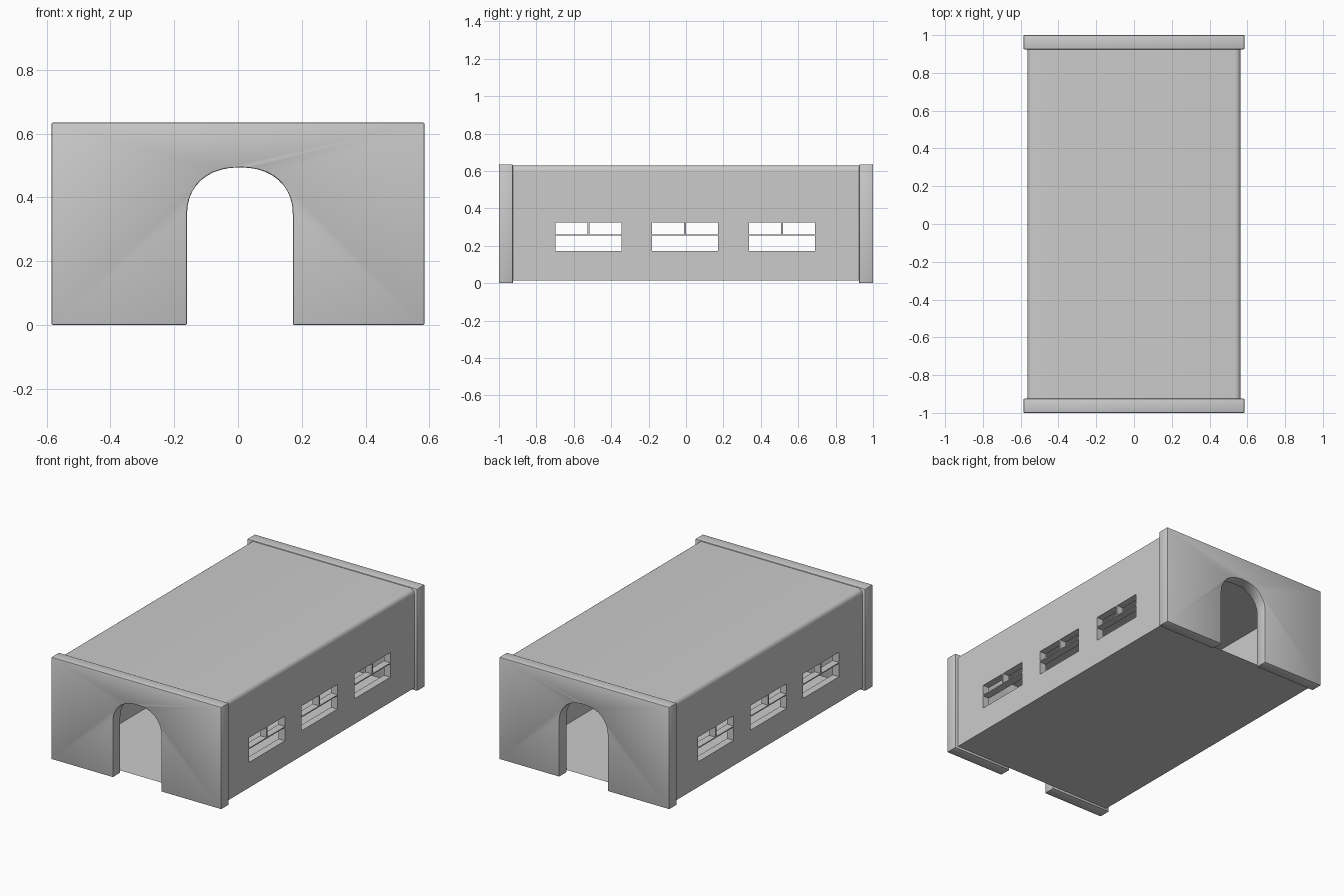
import bpy, bmesh
from math import pi, sin, cos

if "Cube" in bpy.data.objects:
    bpy.data.objects.remove(bpy.data.objects["Cube"])

END_ROT = (pi / 2, 0, 0)          # profile drawn in x-z, thickness along y
SIDE_ROT = (pi / 2, 0, pi / 2)    # profile drawn in y-z, thickness along x


def slab(name, loops, thickness, location, rotation, bevel=0.0):
    """Filled 2D outline (first loop) with holes (other loops), given thickness."""
    curve = bpy.data.curves.new(name, 'CURVE')
    curve.dimensions = '2D'
    curve.fill_mode = 'BOTH'
    curve.extrude = thickness / 2
    for loop in loops:
        sp = curve.splines.new('POLY')
        sp.points.add(len(loop) - 1)
        for p, (u, v) in zip(sp.points, loop):
            p.co = (u, v, 0, 1)
        sp.use_cyclic_u = True
    ob = bpy.data.objects.new(name, curve)
    ob.location, ob.rotation_euler = location, rotation
    bpy.context.collection.objects.link(ob)
    bpy.ops.object.select_all(action='DESELECT')
    bpy.context.view_layer.objects.active = ob
    ob.select_set(True)
    bpy.ops.object.convert(target='MESH')
    ob = bpy.context.object
    bm = bmesh.new()
    bm.from_mesh(ob.data)
    bmesh.ops.remove_doubles(bm, verts=bm.verts, dist=0.0002)
    bmesh.ops.recalc_face_normals(bm, faces=bm.faces)
    bm.to_mesh(ob.data)
    bm.free()
    if bevel:
        mod = ob.modifiers.new("soft_edges", 'BEVEL')
        mod.width, mod.segments = bevel, 2
        mod.limit_method, mod.angle_limit = 'ANGLE', pi / 3
        bpy.ops.object.modifier_apply(modifier=mod.name)
    bpy.ops.object.shade_smooth_by_angle(angle=pi / 6)
    return ob


def rect(u0, u1, v0, v1):
    return [(u0, v0), (u1, v0), (u1, v1), (u0, v1)]


# End walls with an arched doorway
def arch(cx, half, spring, rise, n=20):
    pts = []
    for i in range(n + 1):
        a = pi * i / n
        c, s = cos(a), sin(a)
        x = abs(c) ** 0.9 * (1 if c > 0 else -1)
        pts.append((cx + half * x, spring + rise * max(s, 0) ** 0.9))
    return pts


door = arch(0.006, 0.166, 0.345, 0.149)
outline = ([(0.585, 0), (0.585, 0.635), (-0.585, 0.635), (-0.585, 0), (-0.16, 0)]
           + door[::-1] + [(0.172, 0)])
for name, y in (("front_wall", -0.9625), ("back_wall", 0.9625)):
    slab(name, [outline], 0.075, (0, y, 0), END_ROT, bevel=0.005)

# Side walls, each with three windows split by thin bars
side = [rect(-0.926, 0.926, 0.015, 0.585)]
for c in (-0.521, -0.005, 0.514):
    side += [rect(c - 0.176, c + 0.176, 0.172, 0.254),
             rect(c - 0.176, c - 0.005, 0.261, 0.325),
             rect(c + 0.005, c + 0.176, 0.261, 0.325)]
for name, x in (("right_wall", 0.5425), ("left_wall", -0.5425)):
    slab(name, side, 0.045, (x, 0, 0), SIDE_ROT)

# Roof slab with rounded long edges
R = 0.03
corner = [(0.535 + R * cos(i * pi / 12), 0.6 + R * sin(i * pi / 12)) for i in range(7)]
roof = ([(-0.565, 0.585), (0.565, 0.585)] + corner
        + [(-x, z) for x, z in reversed(corner)])
slab("roof", [roof], 1.852, (0, 0, 0), END_ROT)

# Thin floor sheet
bpy.ops.mesh.primitive_plane_add(size=1, location=(0, 0, 0.015))
floor = bpy.context.object
floor.name = "floor"
floor.scale = (1.04, 1.852, 1)
